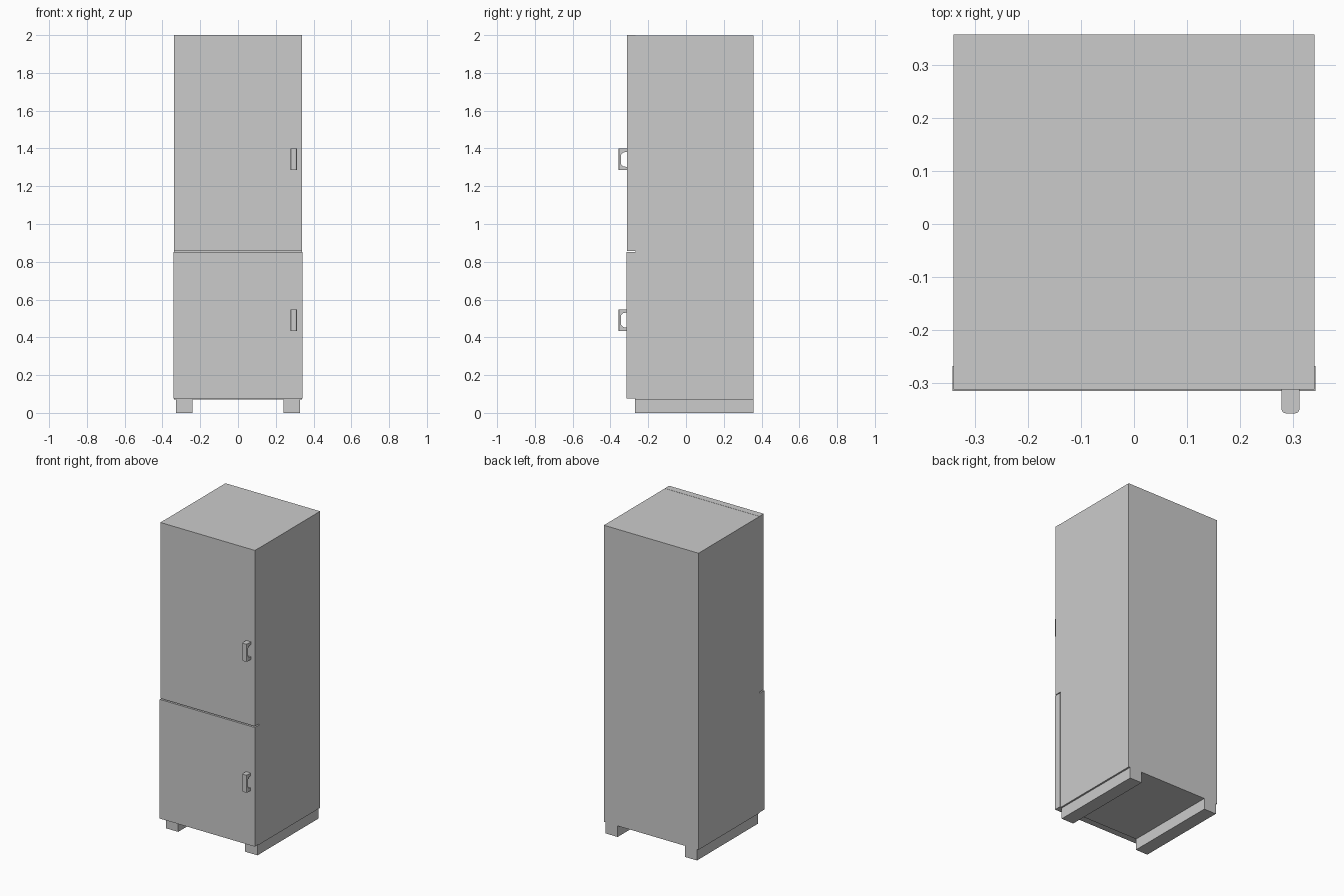
import bpy, bmesh

if "Cube" in bpy.data.objects:
    bpy.data.objects.remove(bpy.data.objects["Cube"])


def finish(name, bm):
    bmesh.ops.recalc_face_normals(bm, faces=bm.faces)
    mesh = bpy.data.meshes.new(name)
    bm.to_mesh(mesh)
    bm.free()
    obj = bpy.data.objects.new(name, mesh)
    bpy.context.collection.objects.link(obj)
    return obj


def box(name, lo, hi):
    bm = bmesh.new()
    bmesh.ops.create_cube(bm, size=1)
    for v in bm.verts:
        v.co = [(a + b) / 2 + c * (b - a) for a, b, c in zip(lo, hi, v.co)]
    return finish(name, bm)


def handle(name, z, door_y):
    # C-shaped side profile: square outside, chamfered grip opening
    upper = [(door_y, 0.040), (-0.332, 0.037), (-0.343, 0.026)]
    profile = [(door_y, 0.057), (-0.357, 0.057), (-0.357, -0.057), (door_y, -0.057)]
    profile += [(y, -h) for y, h in upper] + upper[::-1]
    bm = bmesh.new()
    face = bm.faces.new([bm.verts.new((0.278, y, z + h)) for y, h in profile])
    ext = bmesh.ops.extrude_face_region(bm, geom=[face])["geom"]
    bmesh.ops.translate(bm, vec=(0.034, 0, 0),
                        verts=[g for g in ext if isinstance(g, bmesh.types.BMVert)])
    # Soften the two long front edges
    front = [e for e in bm.edges
             if all(v.co.y < -0.356 for v in e.verts)
             and abs(e.verts[0].co.z - e.verts[1].co.z) > 0.05]
    bmesh.ops.bevel(bm, geom=front, offset=0.008, segments=2, profile=0.5,
                    affect='EDGES')
    return finish(name, bm)


# Cabinet
box("cabinet", (-0.34, -0.268, 0.072), (0.34, 0.357, 1.999))

# Doors, the lower one slightly proud of the cabinet
box("upper_door", (-0.34, -0.312, 0.857), (0.34, -0.268, 2.0))
box("lower_door", (-0.342, -0.315, 0.077), (0.342, -0.268, 0.851))

# Door handles
handle("upper_handle", 1.342, -0.312)
handle("lower_handle", 0.491, -0.315)

# Base runners
for side, x in (("left", -0.285), ("right", 0.285)):
    box(side + "_runner", (x - 0.044, -0.27, 0), (x + 0.044, 0.357, 0.073))
